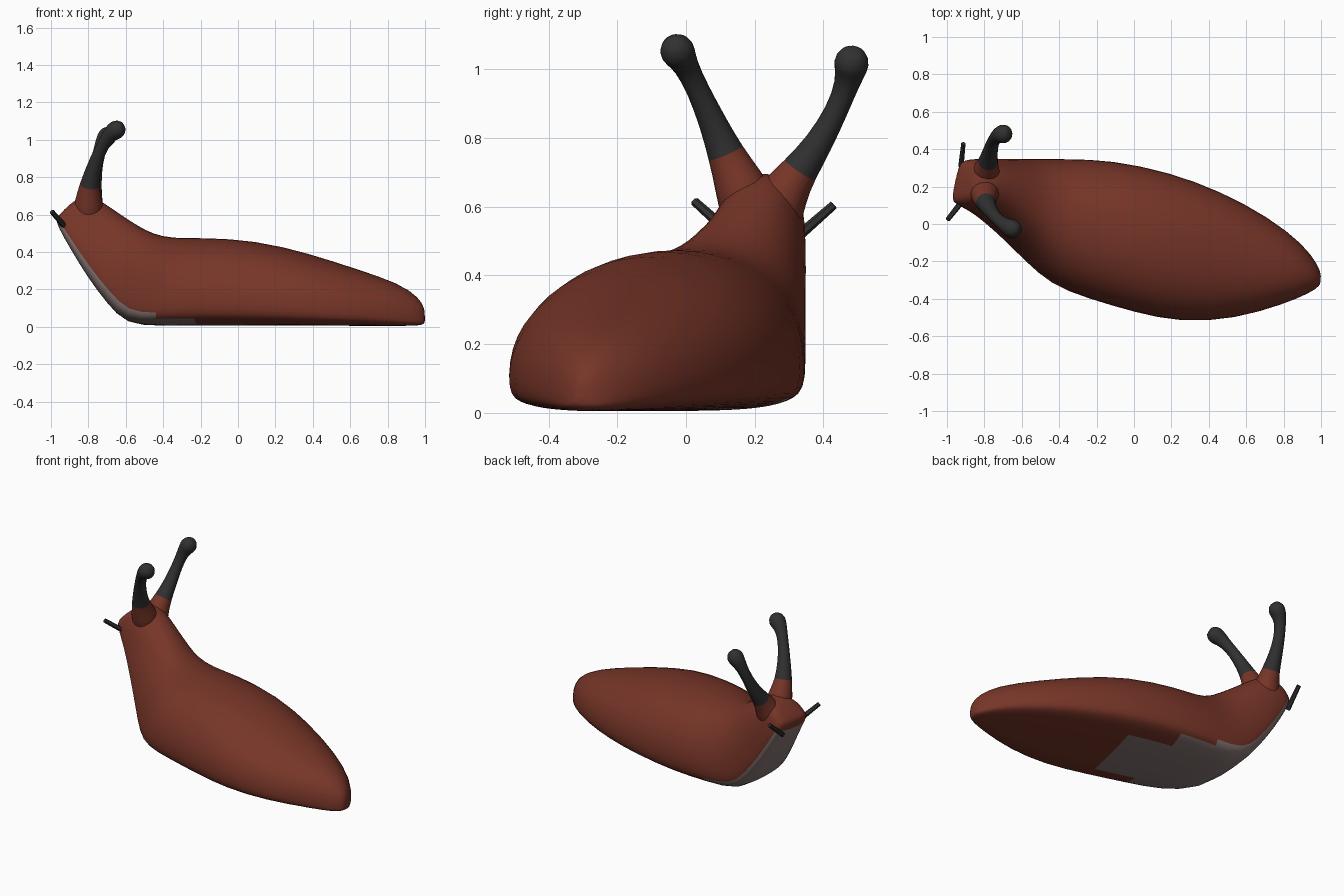
import bpy, bmesh, math
from mathutils import Vector

if "Cube" in bpy.data.objects:
    bpy.data.objects.remove(bpy.data.objects["Cube"])


def mat(name, r, g, b):
    m = bpy.data.materials.new(name)
    m.diffuse_color = (r, g, b, 1)
    m.use_nodes = True
    m.node_tree.nodes["Principled BSDF"].inputs["Base Color"].default_value = m.diffuse_color
    return m


RED = mat("red_skin", 0.185, 0.036, 0.021)
DARK = mat("dark_skin", 0.03, 0.03, 0.03)
SOLE = mat("sole_grey", 0.24, 0.18, 0.175)


def loft(name, rings, mats, pick, subdiv=1):
    """Skin a list of closed rings; pick(i, j) gives the material index."""
    bm = bmesh.new()
    rows = [[bm.verts.new(p) for p in r] for r in rings]
    n = len(rows[0])
    for i in range(len(rows) - 1):
        for j in range(n):
            k = (j + 1) % n
            f = bm.faces.new((rows[i][j], rows[i][k], rows[i + 1][k], rows[i + 1][j]))
            f.material_index = pick(i, j)
    for row, i in ((rows[0], 0), (rows[-1], len(rows) - 2)):
        c = bm.verts.new(sum((v.co for v in row), Vector()) / n)
        for j in range(n):
            bm.faces.new((row[j], row[(j + 1) % n], c)).material_index = pick(i, 0)
    bmesh.ops.recalc_face_normals(bm, faces=bm.faces[:])
    me = bpy.data.meshes.new(name)
    bm.to_mesh(me)
    bm.free()
    for m in mats:
        me.materials.append(m)
    me.polygons.foreach_set("use_smooth", [True] * len(me.polygons))
    ob = bpy.data.objects.new(name, me)
    bpy.context.collection.objects.link(ob)
    if subdiv:
        ob.modifiers.new("smooth", "SUBSURF").levels = subdiv
        ob.modifiers["smooth"].render_levels = subdiv
    return ob


def spow(v, e):
    return math.copysign(abs(v) ** e, v)


# Body stations: edge A x, y; edge B x, y; sole z; lean of top in x; top z
STATIONS = [
    (0.995, -0.33, 1.0, -0.27, 0.015, 0, 0.10),
    (0.94, -0.37, 0.985, -0.22, 0.005, 0, 0.16),
    (0.80, -0.43, 0.91, -0.11, 0.005, 0, 0.235),
    (0.54, -0.51, 0.72, 0.04, 0.005, 0, 0.31),
    (0.25, -0.53, 0.46, 0.18, 0.005, 0, 0.40),
    (0.0, -0.475, 0.19, 0.28, 0.005, 0, 0.465),
    (-0.25, -0.40, -0.12, 0.345, 0.005, 0, 0.48),
    (-0.46, -0.33, -0.38, 0.35, 0.005, 0.07, 0.475),
    (-0.61, -0.20, -0.58, 0.35, 0.01, 0.14, 0.50),
    (-0.71, -0.10, -0.69, 0.35, 0.125, 0.17, 0.54),
    (-0.82, 0.00, -0.79, 0.35, 0.27, 0.18, 0.60),
    (-0.91, 0.07, -0.88, 0.35, 0.42, 0.18, 0.665),
    (-0.975, 0.10, -0.93, 0.345, 0.53, 0.15, 0.71),
    (-0.985, 0.125, -0.94, 0.325, 0.575, 0.09, 0.675),
]
N = 24
rings = []
for ax, ay, bx, by, z, lean, top in STATIONS:
    a, b = Vector((ax, ay, z)), Vector((bx, by, z))
    c, w = (a + b) / 2, (b - a) / 2
    up = Vector((lean, 0, top - z))
    ring = []
    for j in range(N):
        t = 2 * math.pi * (j + 0.0) / N
        co, si = math.cos(t), math.sin(t)
        if si >= 0:
            h, s = 0.27 + 0.73 * si ** 0.95, spow(co, 0.92)
        else:
            h, s = 0.27 - 0.27 * abs(si) ** 0.5, spow(co, 0.75)
        ring.append(c + w * s + up * h)
    rings.append(ring)


def body_pick(i, j):
    # grey sole under the raised neck, tapering to a point behind
    reach = {5: 2, 6: 4, 7: 5}.get(i, 5 if 7 < i < 12 else 0)
    return int(abs(j + 0.5 - N * 0.75) < reach)


loft("body", rings, [RED, SOLE], body_pick)


def tube(name, pts, radii, mats, pick, sides=10, subdiv=1):
    pts = [Vector(p) for p in pts]
    out = []
    for i, (p, r) in enumerate(zip(pts, radii)):
        d = (pts[min(i + 1, len(pts) - 1)] - pts[max(i - 1, 0)]).normalized()
        u = d.cross(Vector((1, 0, 0))).normalized()
        v = d.cross(u)
        out.append([p + r * (u * math.cos(2 * math.pi * k / sides) + v * math.sin(2 * math.pi * k / sides))
                    for k in range(sides)])
    return loft(name, out, mats, pick, subdiv)


# Eye stalks: red root blending out of the head, dark shaft, rounded bulb
RADII = [0.10, 0.075, 0.056, 0.043, 0.034, 0.037, 0.053, 0.055, 0.03]
STALKS = {
    "eye_stalk_front": [(-0.80, 0.19, 0.58), (-0.80, 0.15, 0.68), (-0.795, 0.115, 0.755), (-0.775, 0.08, 0.84),
                        (-0.74, 0.035, 0.94), (-0.70, 0.0, 1.01), (-0.665, -0.02, 1.045),
                        (-0.64, -0.03, 1.06), (-0.612, -0.04, 1.075)],
    "eye_stalk_back": [(-0.80, 0.25, 0.57), (-0.79, 0.285, 0.64), (-0.78, 0.33, 0.705), (-0.77, 0.385, 0.78),
                       (-0.755, 0.44, 0.88), (-0.735, 0.47, 0.96), (-0.71, 0.48, 1.005),
                       (-0.69, 0.483, 1.03), (-0.665, 0.485, 1.05)],
}
for name, path in STALKS.items():
    tube(name, path, RADII, [RED, DARK], lambda i, j: int(i >= 2))

# Short lower feelers
FEELERS = {
    "feeler_front": [(-0.92, 0.12, 0.53), (-0.995, 0.025, 0.615)],
    "feeler_back": [(-0.925, 0.31, 0.50), (-0.912, 0.43, 0.605)],
}
for name, path in FEELERS.items():
    f = tube(name, path, [0.016, 0.013], [DARK], lambda i, j: 0, sides=6, subdiv=0)
    f.data.polygons.foreach_set("use_smooth", [False] * len(f.data.polygons))
